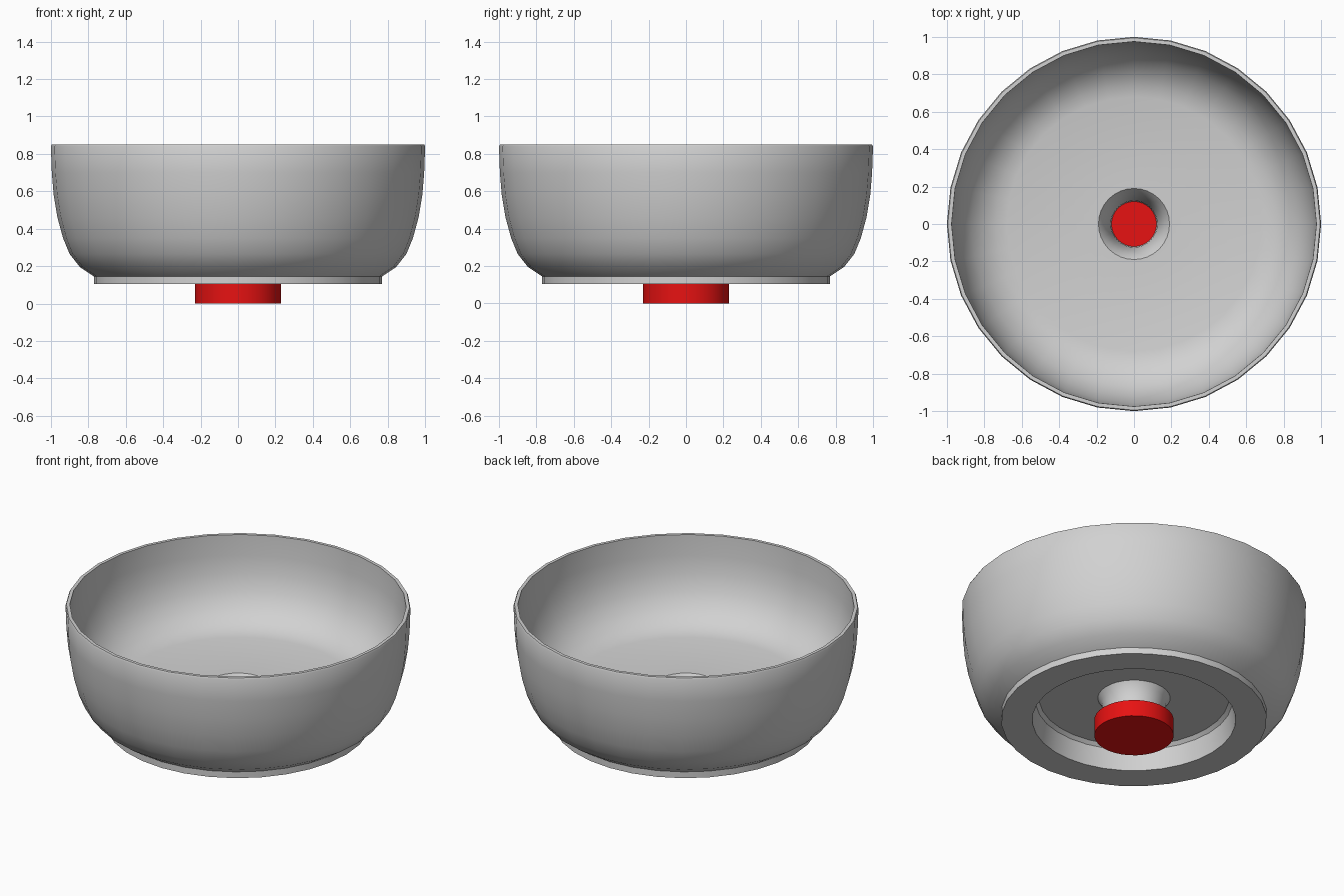
import bpy, math

cube = bpy.data.objects.get("Cube")
if cube:
    bpy.data.objects.remove(cube, do_unlink=True)

SEGMENTS = 32


def material(name, colour):
    mat = bpy.data.materials.new(name)
    mat.use_nodes = True
    mat.diffuse_color = colour
    mat.node_tree.nodes["Principled BSDF"].inputs["Base Color"].default_value = colour
    return mat


def lathe(name, profile, mat, closed):
    """Turn an (r, z) profile around z; open profiles must start and end on the axis."""
    verts, faces, rings = [], [], []
    for r, z in profile:
        count = SEGMENTS if r > 0 else 1
        rings.append(range(len(verts), len(verts) + count))
        for i in range(count):
            a = math.tau * i / SEGMENTS
            verts.append((r * math.cos(a), r * math.sin(a), z))
    pairs = list(zip(rings, rings[1:]))
    if closed:
        pairs.append((rings[-1], rings[0]))
    for low, high in pairs:
        for i in range(SEGMENTS):
            j = (i + 1) % SEGMENTS
            corners = [low[i % len(low)], low[j % len(low)],
                       high[j % len(high)], high[i % len(high)]]
            faces.append(list(dict.fromkeys(corners)))
    mesh = bpy.data.meshes.new(name)
    mesh.from_pydata(verts, [], faces)
    mesh.materials.append(mat)
    obj = bpy.data.objects.new(name, mesh)
    bpy.context.collection.objects.link(obj)
    bpy.ops.object.select_all(action='DESELECT')
    obj.select_set(True)
    bpy.context.view_layer.objects.active = obj
    bpy.ops.object.shade_smooth_by_angle(angle=math.radians(35))
    return obj


grey = material("bowl grey", (0.64, 0.64, 0.64, 1))
red = material("plug red", (0.8, 0.006, 0.006, 1))

# Bowl wall with foot ring, hollow underside and flared drain neck
neck_outside = [(0.17, 0.1), (0.175, 0.16), (0.19, 0.22), (0.21, 0.25)]
underside = [(0.55, 0.25), (0.57, 0.23), (0.59, 0.105)]
outside = [(0.77, 0.105), (0.77, 0.145), (0.845, 0.195), (0.9, 0.265), (0.935, 0.35),
           (0.965, 0.46), (0.985, 0.58), (0.995, 0.7), (1.0, 0.84), (0.995, 0.85)]
inside = [(0.975, 0.85), (0.97, 0.72), (0.955, 0.61), (0.92, 0.51), (0.87, 0.43),
          (0.8, 0.37), (0.74, 0.343), (0.68, 0.33)]
drain = [(0.19, 0.33), (0.165, 0.3), (0.14, 0.23), (0.125, 0.16), (0.12, 0.1)]
lathe("bowl", neck_outside + underside + outside + inside + drain, grey, True)

# Plug under the drain
lathe("drain_plug", [(0, 0), (0.23, 0), (0.23, 0.105), (0, 0.105)], red, False)
